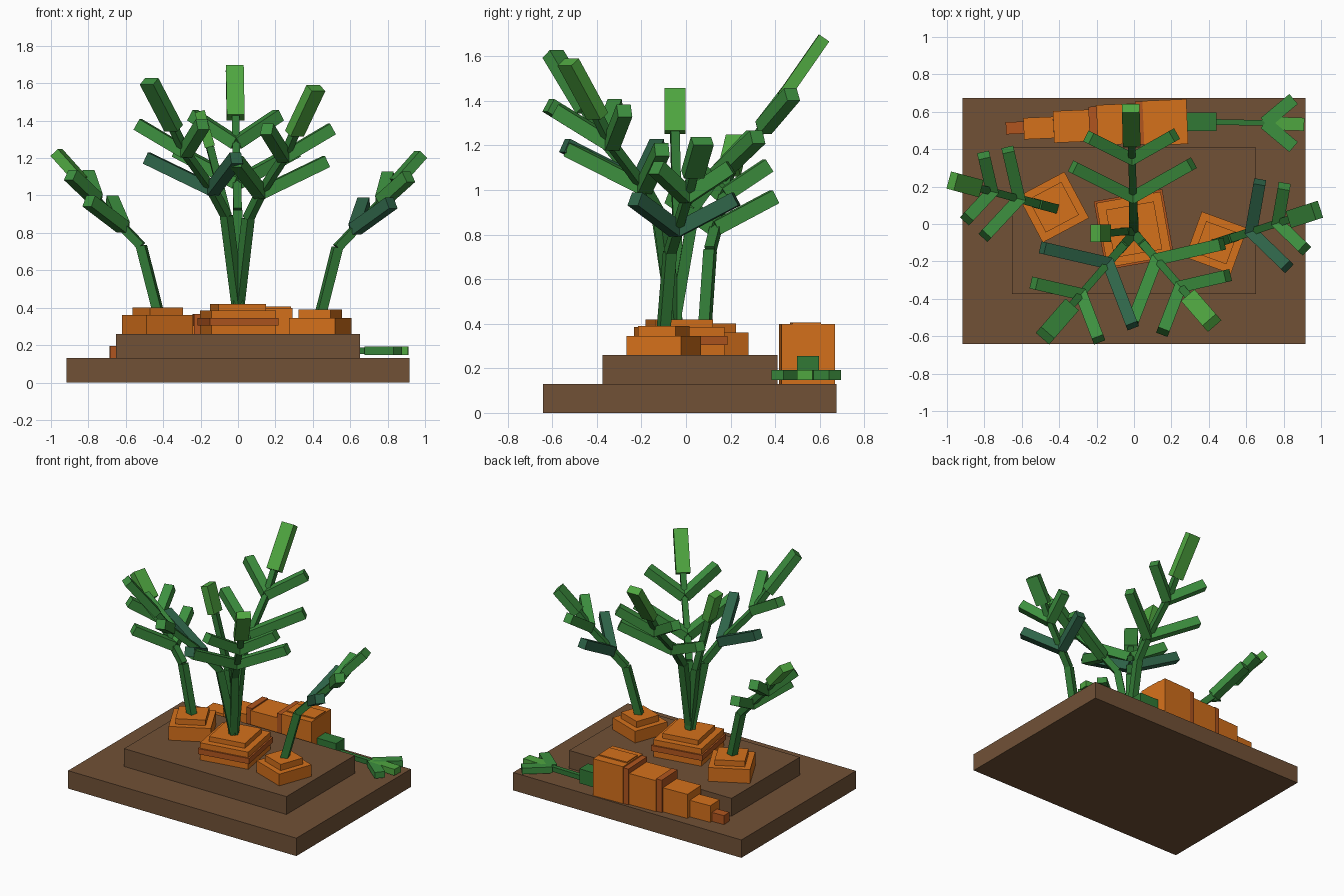
import bpy
from math import radians, cos, sin
from mathutils import Vector, Matrix

if "Cube" in bpy.data.objects:
    bpy.data.objects.remove(bpy.data.objects["Cube"])


def material(name, r, g, b):
    m = bpy.data.materials.new(name)
    m.use_nodes = True
    colour = [(c / 255) ** 2.2 for c in (r, g, b)] + [1]
    m.diffuse_color = colour
    m.node_tree.nodes["Principled BSDF"].inputs["Base Color"].default_value = colour
    return m


SOIL = material("soil brown", 112, 82, 57)
ORANGE = material("carrot orange", 212, 112, 33)
RING = material("dark orange", 175, 86, 36)
STEM = material("stem green", 52, 120, 56)
LEAF = material("leaf green", 63, 142, 65)
BRIGHT = material("bright green", 80, 165, 66)
TEAL = material("deep green", 50, 100, 74)


def block(name, matrix, size, mat):
    bpy.ops.mesh.primitive_cube_add(size=1)
    ob = bpy.context.object
    ob.name = name
    ob.data.transform(matrix @ Matrix.Diagonal((*size, 1)))
    ob.data.materials.append(mat)
    return ob


def box(name, x, y, z0, z1, sx, sy, mat, turn=0):
    m = Matrix.Translation((x, y, (z0 + z1) / 2)) @ Matrix.Rotation(radians(turn), 4, "Z")
    block(name, m, (sx, sy, z1 - z0), mat)


def beam(name, a, b, width, thick, mat):
    """Square bar from a to b, its width kept horizontal."""
    d = b - a
    along = d.normalized()
    side = along.cross(Vector((0, 0, 1))).normalized()
    m = Matrix((side, along.cross(side), along)).transposed().to_4x4()
    block(name, Matrix.Translation((a + b) / 2) @ m, (width, thick, d.length), mat)


def polar(origin, heading, r, z):
    t = radians(heading)
    return origin + Vector((r * cos(t), r * sin(t), z))


def frond(name, root, heading, profile, leaves, low_mat, tip_mat, reach=1, rise=1):
    """Bent stem with two pairs of side leaves and a tip leaf."""
    root = Vector(root)
    pts = [root] + [polar(root, heading, r * reach, z * rise) for r, z in profile]
    for i, w in enumerate((0.05, 0.045, 0.04, 0.04)):
        beam(name + "_stem", pts[i], pts[i + 1], w, w, STEM)
    beam(name + "_tip_leaf", pts[4], pts[5], 0.095, 0.055, tip_mat)
    for apex, (length, lift), mat in zip(pts[2:4], leaves, (low_mat, LEAF)):
        for side in (-62, 62):
            end = polar(apex, heading + side, length, lift)
            beam(name + "_side_leaf", apex, end, 0.065, 0.065, mat)


# Soil slab and raised bed
box("soil_base", 0, 0.017, 0, 0.13, 1.835, 1.315, SOIL)
box("soil_mound", 0, 0.017, 0.13, 0.26, 1.305, 0.785, SOIL)

# Planted carrots
box("center_carrot", 0, -0.03, 0.26, 0.385, 0.35, 0.35, ORANGE, 10)
box("center_carrot_ring", 0, -0.03, 0.305, 0.345, 0.372, 0.372, RING, 10)
box("center_carrot_top", 0, -0.03, 0.385, 0.42, 0.26, 0.26, ORANGE, 10)
box("right_carrot", -0.43, 0.09, 0.26, 0.36, 0.28, 0.28, ORANGE, 28)
box("right_carrot_top", -0.43, 0.09, 0.36, 0.4, 0.2, 0.2, ORANGE, 28)
box("left_carrot", 0.44, -0.1, 0.26, 0.345, 0.26, 0.26, ORANGE, -20)
box("left_carrot_top", 0.44, -0.1, 0.345, 0.39, 0.18, 0.18, ORANGE, -20)

# Center fronds
crown = (0, -0.05, 0.41)
big = [(0.09, 0.48), (0.2, 0.62), (0.41, 0.82), (0.5, 0.95), (0.69, 1.2)]
big_leaves = [(0.36, 0.17), (0.26, 0.15)]
frond("back_frond", crown, 91.5, big, big_leaves, LEAF, BRIGHT, 0.97, 1.06)
frond("front_left_frond", crown, -49, big, big_leaves, LEAF, BRIGHT, 0.92, 0.97)
frond("front_right_frond", crown, 229, big, big_leaves, TEAL, LEAF, 1.05, 1)

# Young shoot in the center
shoot = [Vector(p) for p in ((0, -0.04, 0.41), (-0.05, -0.04, 0.87),
                             (-0.15, -0.05, 1.26), (-0.205, -0.05, 1.45))]
beam("shoot_stem", shoot[0], shoot[1], 0.045, 0.045, STEM)
beam("shoot_stem", shoot[1], shoot[2], 0.04, 0.04, STEM)
beam("shoot_tip_leaf", shoot[2], shoot[3], 0.095, 0.055, BRIGHT)

# Side fronds
small = [(0.09, 0.34), (0.19, 0.44), (0.34, 0.59), (0.42, 0.69), (0.56, 0.84)]
small_leaves = [(0.27, 0.14), (0.2, 0.13)]
frond("right_frond", (-0.43, 0.085, 0.39), 165, small, small_leaves, LEAF, BRIGHT)
frond("left_frond", (0.445, -0.1, 0.38), 18, small, small_leaves, TEAL, LEAF)

# Harvested carrot lying behind the bed: x start, x end, y, width, height
for name, x0, x1, y, w, h, mat in (
        ("tip", -0.685, -0.58, 0.514, 0.065, 0.065, RING),
        ("lower", -0.59, -0.43, 0.513, 0.115, 0.12, ORANGE),
        ("middle", -0.43, -0.23, 0.523, 0.17, 0.175, ORANGE),
        ("ring", -0.24, -0.195, 0.53, 0.195, 0.235, RING),
        ("upper", -0.2, 0.015, 0.533, 0.215, 0.225, ORANGE),
        ("ring", 0.01, 0.055, 0.54, 0.23, 0.26, RING),
        ("head", 0.05, 0.285, 0.543, 0.24, 0.268, ORANGE),
        ("head_top", 0.06, 0.28, 0.537, 0.13, 0.276, ORANGE)):
    box("picked_carrot_" + name, (x0 + x1) / 2, y, 0.13, 0.13 + h, x1 - x0, w, mat, 2.5)

# Its greens, spread flat on the soil
box("picked_stem_base", 0.36, 0.547, 0.15, 0.255, 0.16, 0.1, STEM)
fork = Vector((0.7, 0.54, 0.17))
beam("picked_stem", Vector((0.42, 0.546, 0.17)), fork, 0.03, 0.035, STEM)
for turn, length, mat in ((40, 0.2, LEAF), (-40, 0.2, LEAF), (-2, 0.21, BRIGHT)):
    beam("picked_leaf", fork, polar(fork, turn, length, 0), 0.07, 0.045, mat)
